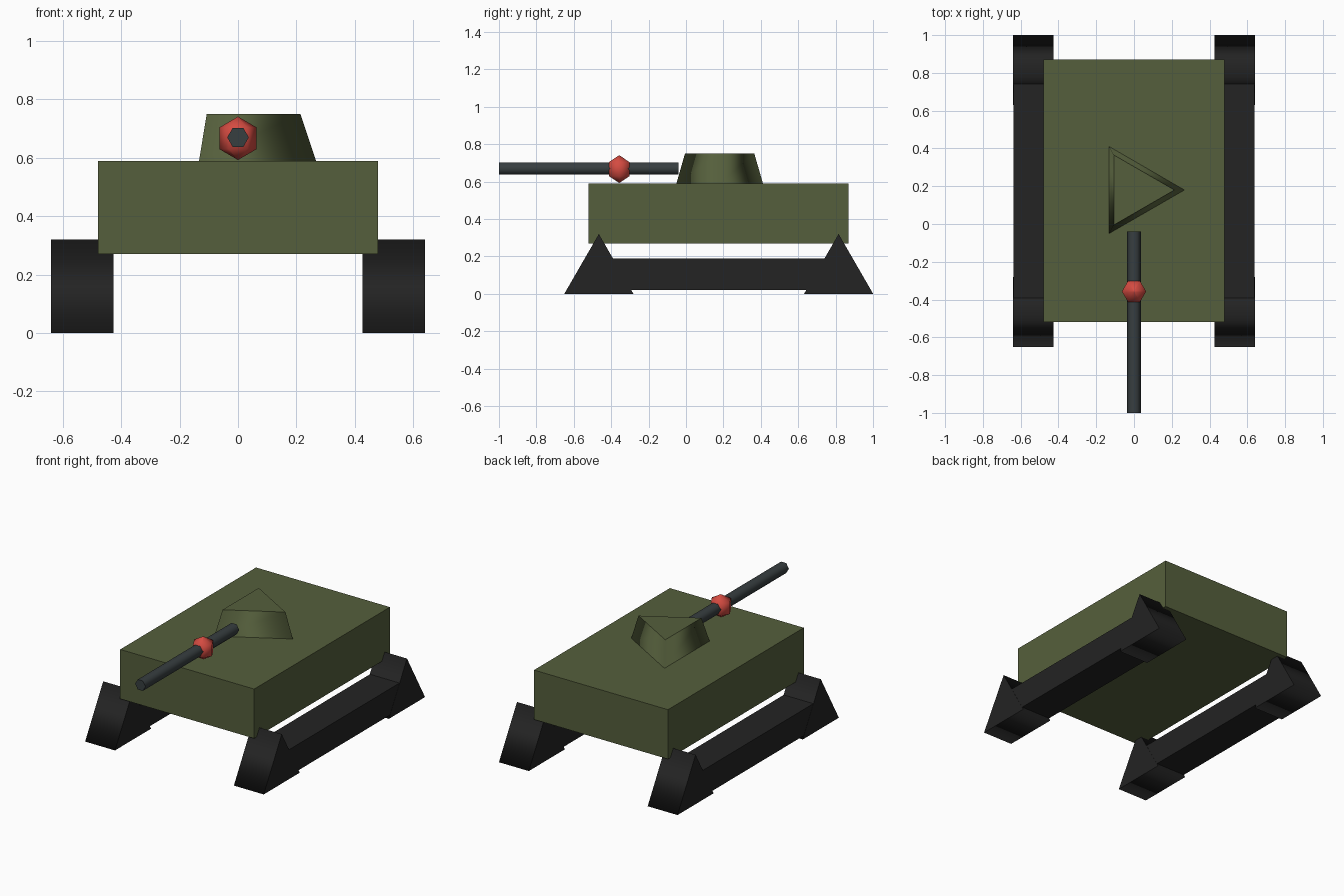
import bpy
from math import cos, sin, pi, radians
from mathutils import Matrix

cube = bpy.data.objects.get("Cube")
if cube:
    bpy.data.objects.remove(cube, do_unlink=True)


def material(name, *srgb):
    color = [((c / 255 + 0.055) / 1.055) ** 2.4 for c in srgb] + [1]
    m = bpy.data.materials.new(name)
    m.use_nodes = True
    m.diffuse_color = color
    m.node_tree.nodes["Principled BSDF"].inputs["Base Color"].default_value = color
    return m


olive = material("olive green", 85, 95, 60)
black = material("track black", 35, 35, 35)
steel = material("gun steel", 55, 62, 64)
red = material("red", 212, 75, 65)


def lathe(name, rings, sides, mat, place, start=0, smooth_caps=False):
    """Faceted solid from (radius, height) rings; walls smooth, caps flat."""
    verts = [(r * cos(start + 2 * pi * i / sides), r * sin(start + 2 * pi * i / sides), h)
             for r, h in rings for i in range(sides)]
    walls = [(k * sides + i, k * sides + (i + 1) % sides,
              (k + 1) * sides + (i + 1) % sides, (k + 1) * sides + i)
             for k in range(len(rings) - 1) for i in range(sides)]
    top = (len(rings) - 1) * sides
    caps = [tuple(reversed(range(sides))), tuple(range(top, top + sides))]
    mesh = bpy.data.meshes.new(name)
    mesh.from_pydata(verts, [], walls + caps)
    for p in mesh.polygons:
        p.use_smooth = smooth_caps or p.index < len(walls)
    mesh.materials.append(mat)
    ob = bpy.data.objects.new(name, mesh)
    bpy.context.collection.objects.link(ob)
    ob.matrix_world = place
    return ob


def box(name, center, size, mat):
    bpy.ops.mesh.primitive_cube_add(size=1, location=center)
    ob = bpy.context.object
    ob.name = name
    ob.scale = size
    ob.data.materials.append(mat)
    return ob


MID = 0.175  # lengthwise centre of the hull

# Hull and three-sided turret
box("hull", (0, MID, 0.43), (0.96, 1.39, 0.32), olive)
lathe("turret", [(0.267, 0.59), (0.214, 0.75)], 3, olive, Matrix.Translation((0, MID + 0.005, 0)))

# Six-sided barrel pointing forward, with a faceted ball around it
lathe("barrel", [(0.037, 0), (0.037, 0.96)], 6, steel,
      Matrix.Translation((0, -0.04, 0.67)) @ Matrix.Rotation(radians(90), 4, "X"))
R = 0.074
ball_rings = [(0.0005, -R), (R * sin(pi / 3), -R / 2), (R * sin(pi / 3), R / 2), (0.0005, R)]
lathe("barrel_ball", ball_rings, 6, red, Matrix.Translation((0, -0.357, 0.667)), smooth_caps=True)

# Running gear: a bar between two triangular wheels on each side
for side, sx in (("left", 1), ("right", -1)):
    box(side + "_track_bar", (sx * 0.533, MID, 0.105), (0.212, 1.29, 0.17), black)
    for end, sy in (("front", -1), ("back", 1)):
        place = (Matrix.Translation((sx * 0.533, MID + sy * 0.641, 0.1067))
                 @ Matrix.Rotation(radians(90), 4, "Y"))
        lathe(side + "_" + end + "_wheel", [(0.2133, -0.107), (0.2133, 0.107)], 3, black,
              place, start=pi)
